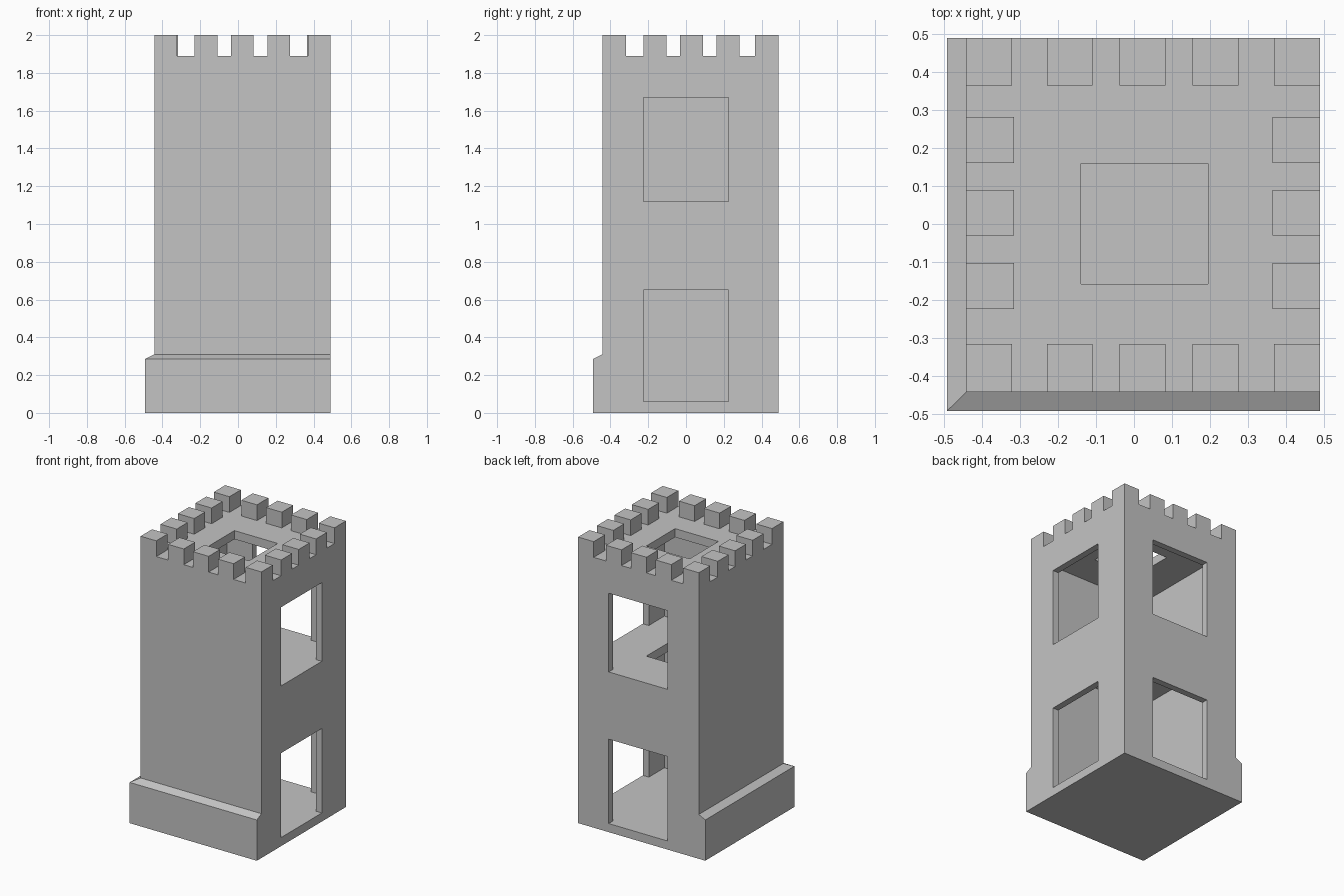
import bpy
import bmesh
from mathutils import Matrix, Vector

if "Cube" in bpy.data.objects:
    bpy.data.objects.remove(bpy.data.objects["Cube"], do_unlink=True)

stone = bpy.data.materials.new("grey stone")
stone.use_nodes = True
GREY = (0.55, 0.55, 0.55, 1)
stone.diffuse_color = GREY
stone.node_tree.nodes["Principled BSDF"].inputs["Base Color"].default_value = GREY

LO, HI = -0.443, 0.491       # outer wall faces, same in x and y
WALL = 0.046
IN_LO, IN_HI = LO + WALL, HI - WALL
ROOF_LOW, ROOF_TOP, TOP = 1.83, 1.89, 2.0


def add_object(name, bm):
    bmesh.ops.recalc_face_normals(bm, faces=bm.faces)
    mesh = bpy.data.meshes.new(name)
    bm.to_mesh(mesh)
    bm.free()
    mesh.materials.append(stone)
    obj = bpy.data.objects.new(name, mesh)
    bpy.context.collection.objects.link(obj)
    return obj


def box(name, x0, x1, y0, y1, z0, z1):
    bm = bmesh.new()
    size = Matrix.Diagonal((x1 - x0, y1 - y0, z1 - z0, 1))
    centre = Vector(((x0 + x1) / 2, (y0 + y1) / 2, (z0 + z1) / 2))
    bmesh.ops.create_cube(bm, size=1, matrix=Matrix.Translation(centre) @ size)
    return add_object(name, bm)


def panel(name, outline, holes, axes, start, end):
    """Flat slab with rectangular holes; rectangles are (u0, u1, v0, v1)."""
    curve = bpy.data.curves.new(name, 'CURVE')
    curve.dimensions = '2D'
    curve.fill_mode = 'BOTH'
    curve.extrude = (end - start) / 2
    for u0, u1, v0, v1 in [outline] + holes:
        spline = curve.splines.new('POLY')
        spline.points.add(3)
        for point, (u, v) in zip(spline.points, ((u0, v0), (u1, v0), (u1, v1), (u0, v1))):
            point.co = (u, v, 0, 1)
        spline.use_cyclic_u = True
    temp = bpy.data.objects.new(name + " outline", curve)
    bpy.context.collection.objects.link(temp)
    bpy.context.view_layer.update()
    graph = bpy.context.evaluated_depsgraph_get()
    flat = bpy.data.meshes.new_from_object(temp.evaluated_get(graph))
    bpy.data.objects.remove(temp, do_unlink=True)
    bm = bmesh.new()
    bm.from_mesh(flat)
    bpy.data.meshes.remove(flat)
    bmesh.ops.remove_doubles(bm, verts=bm.verts, dist=0.0001)
    # Lay the slab along the chosen world axes
    for vert in bm.verts:
        u, v, n = vert.co
        place = {axes[0]: u, axes[1]: v, axes[2]: n + (start + end) / 2}
        vert.co = (place["x"], place["y"], place["z"])
    for face in bm.faces:
        face.smooth = False
        face.material_index = 0
    return add_object(name, bm)


# Walls: two solid, two with an opening on each storey
STOREYS = ((0.06, 0.65), (1.12, 1.67))
box("front_wall", LO, HI, LO, IN_LO, 0, ROOF_LOW)
box("left_hand_wall", LO, IN_LO, IN_LO, IN_HI, 0, ROOF_LOW)
panel("back_wall", (LO, HI, 0, ROOF_LOW),
      [(-0.2, 0.254, a, b) for a, b in STOREYS], "xzy", IN_HI, HI)
panel("window_side_wall", (IN_LO, IN_HI, 0, ROOF_LOW),
      [(-0.225, 0.225, a, b) for a, b in STOREYS], "yzx", IN_HI, HI)

# Floors and roof, with a square hatch through the upper two
HATCH = (-0.14, 0.195, -0.158, 0.16)
inside = (IN_LO, IN_HI, IN_LO, IN_HI)
box("ground_floor", *inside, 0, 0.06)
panel("upper_floor", inside, [HATCH], "xyz", 1.06, 1.12)
panel("roof", (LO, HI, LO, HI), [HATCH], "xyz", ROOF_LOW, ROOF_TOP)

# Plinth swept round the two solid sides with a mitred corner
bm = bmesh.new()
profile = ((0, 0), (0.05, 0), (0.05, 0.285), (0, 0.31))
path = ((HI, LO, 0, -1), (LO, LO, -1, -1), (LO, HI, -1, 0))
rings = [[bm.verts.new((x + dx * w, y + dy * w, z)) for w, z in profile]
         for x, y, dx, dy in path]
for a, b in zip(rings, rings[1:]):
    for i in range(4):
        j = (i + 1) % 4
        bm.faces.new((a[i], a[j], b[j], b[i]))
bm.faces.new(rings[0])
bm.faces.new(rings[-1])
add_object("plinth", bm)

# Battlements: five along front and back, three more on each side
W, D = 0.121, 0.126
starts_x = (LO, -0.23, -0.038, 0.155, HI - W)
for side, y in (("front", LO), ("back", HI - D)):
    for i, x in enumerate(starts_x):
        box(f"{side}_merlon_{i + 1}", x, x + W, y, y + D, ROOF_TOP, TOP)
for side, x in (("solid_side", LO), ("window_side", HI - D)):
    for i, y in enumerate((-0.224, -0.031, 0.161)):
        box(f"{side}_merlon_{i + 1}", x, x + D, y, y + W, ROOF_TOP, TOP)
